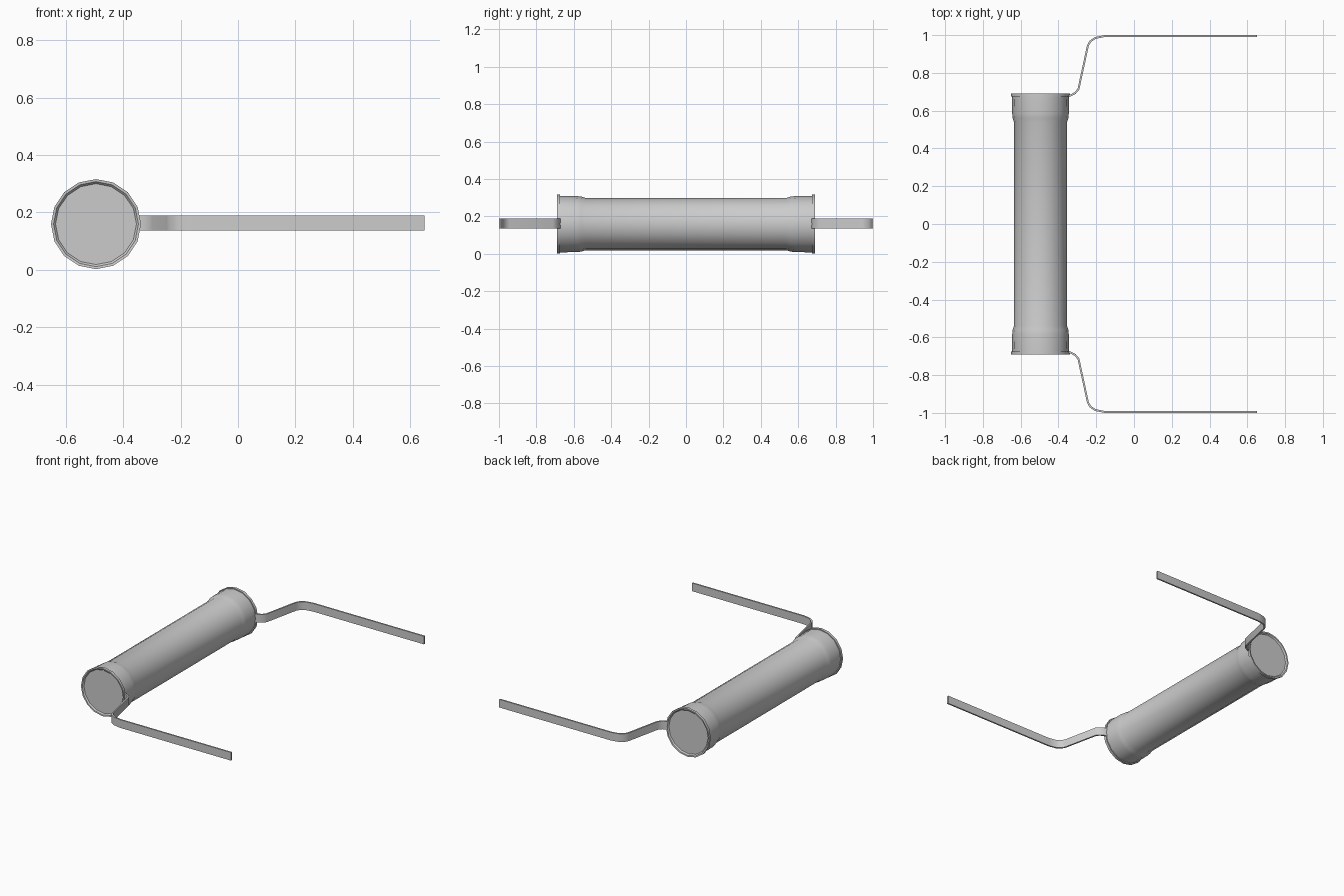
import bpy, bmesh, math
from mathutils import Vector

if "Cube" in bpy.data.objects:
    bpy.data.objects.remove(bpy.data.objects["Cube"])

CX, CZ, SIDES = -0.495, 0.159, 16


def finish(name, bm, angle):
    bmesh.ops.recalc_face_normals(bm, faces=bm.faces)
    mesh = bpy.data.meshes.new(name)
    bm.to_mesh(mesh)
    bm.free()
    ob = bpy.data.objects.new(name, mesh)
    bpy.context.collection.objects.link(ob)
    bpy.ops.object.select_all(action='DESELECT')
    ob.select_set(True)
    bpy.context.view_layer.objects.active = ob
    bpy.ops.object.shade_smooth_by_angle(angle=math.radians(angle))
    return ob


def lathe_y(name, profile):
    """Closed solid turned around the roller axis; profile holds (y, radius)."""
    bm = bmesh.new()
    rings = []
    for y, r in profile:
        rings.append([bm.verts.new((CX + r * math.cos(a), y, CZ + r * math.sin(a)))
                      for a in (2 * math.pi * i / SIDES for i in range(SIDES))])
    for a, b in zip(rings, rings[1:]):
        for i in range(SIDES):
            j = (i + 1) % SIDES
            bm.faces.new((a[i], a[j], b[j], b[i]))
    bm.faces.new(rings[0])
    bm.faces.new(rings[-1])
    return finish(name, bm, 35)


def strip(name, path, z0, z1, thick, side):
    """Bent flat bar: path in the xy plane, mitred to an even thickness."""
    pts = [Vector(p) for p in path]
    bm = bmesh.new()
    rings = []
    for i, p in enumerate(pts):
        d1 = (p - pts[i - 1]).normalized() if i else (pts[1] - p).normalized()
        d2 = (pts[i + 1] - p).normalized() if i < len(pts) - 1 else d1
        t = (d1 + d2).normalized()
        n = Vector((-t.y, t.x)) * (thick / 2 / t.dot(d1))
        rings.append([bm.verts.new((q.x, q.y * side, z)) for q, z in
                      ((p + n, z0), (p - n, z0), (p - n, z1), (p + n, z1))])
    for a, b in zip(rings, rings[1:]):
        for i in range(4):
            j = (i + 1) % 4
            bm.faces.new((a[i], a[j], b[j], b[i]))
    bm.faces.new(rings[0])
    bm.faces.new(rings[-1])
    return finish(name, bm, 40)


# Roller: recessed end disc, rim lip, collar, taper, then the plain tube, mirrored
half = [(0.682, 0.141), (0.690, 0.148), (0.691, 0.157), (0.674, 0.157),
        (0.674, 0.151), (0.585, 0.150), (0.560, 0.147), (0.537, 0.140)]
lathe_y("roller", half + [(-y, r) for y, r in reversed(half)])

# Bent side arms
arm = [(-0.350, 0.676), (-0.335, 0.681), (-0.312, 0.693), (-0.294, 0.714),
       (-0.244, 0.945), (-0.231, 0.967), (-0.205, 0.985), (-0.155, 0.995),
       (0.650, 0.995)]
for label, side in (("back_arm", 1), ("front_arm", -1)):
    strip(label, arm, 0.136, 0.189, 0.010, side)
